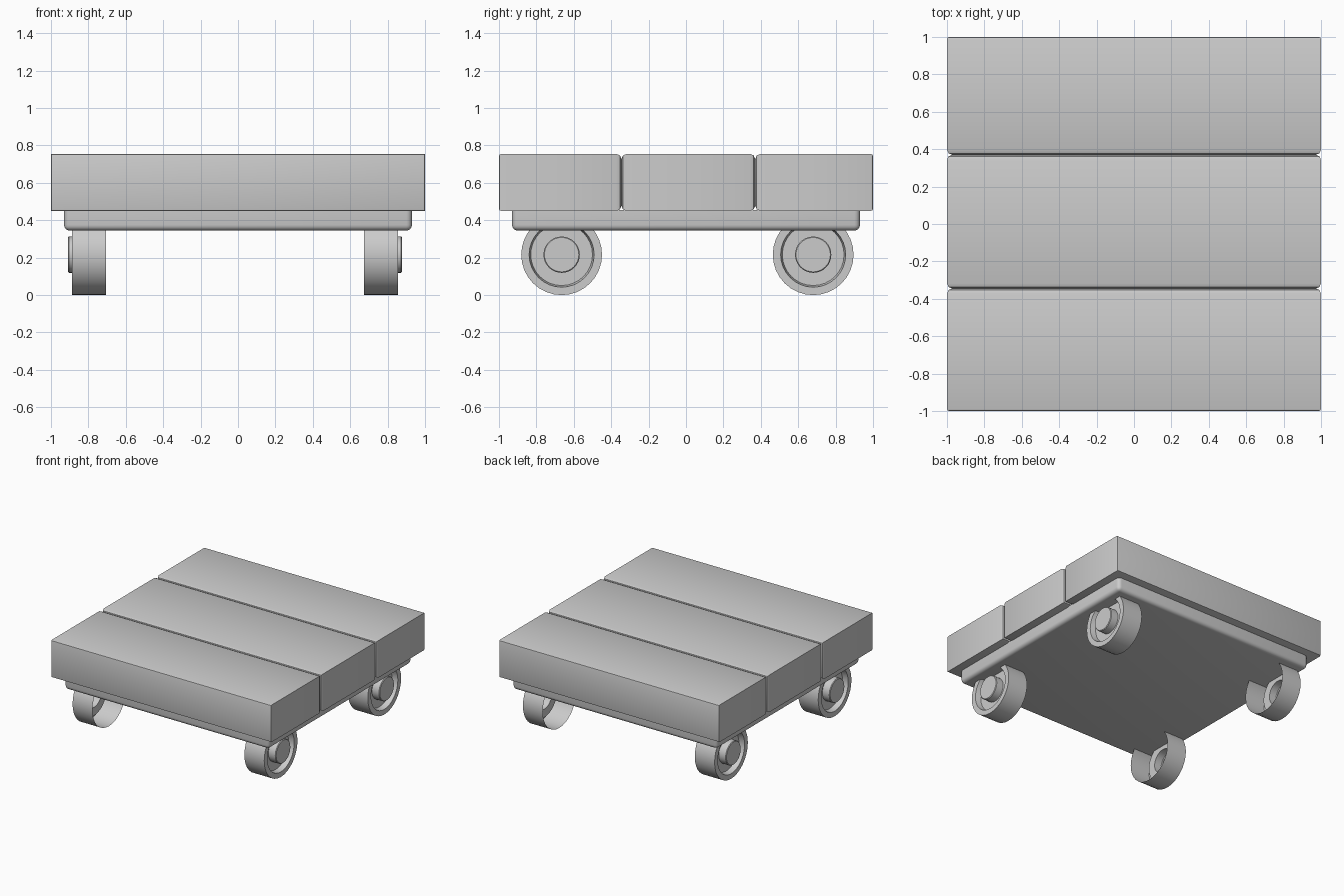
import bpy, bmesh, math

if "Cube" in bpy.data.objects:
    bpy.data.objects.remove(bpy.data.objects["Cube"])


def finish(bm, name):
    bmesh.ops.recalc_face_normals(bm, faces=bm.faces)
    mesh = bpy.data.meshes.new(name)
    bm.to_mesh(mesh)
    bm.free()
    ob = bpy.data.objects.new(name, mesh)
    bpy.context.collection.objects.link(ob)
    bpy.ops.object.select_all(action='DESELECT')
    ob.select_set(True)
    bpy.context.view_layer.objects.active = ob
    bpy.ops.object.shade_smooth_by_angle(angle=math.radians(35))
    return ob


def box(lo, hi):
    bm = bmesh.new()
    bmesh.ops.create_cube(bm, size=1)
    for v in bm.verts:
        v.co = [(a + b) / 2 + c * (b - a) for a, b, c in zip(lo, hi, v.co)]
    return bm


def bevel(bm, test, width, segments):
    edges = [e for e in bm.edges if test(e)]
    bmesh.ops.bevel(bm, geom=edges, offset=width, segments=segments,
                    profile=0.5, affect='EDGES')


def plank(name, y0, y1, grooves):
    """Board with wide chamfers where it meets a neighbour."""
    bm = box((-1, y0, 0.45), (1, y1, 0.755))
    for y in (y0, y1):
        inner = y in grooves
        bevel(bm, lambda e: all(abs(v.co.y - y) < 1e-4 for v in e.verts),
              0.028 if inner else 0.012, 2)
    # long edges running front to back of the board
    bevel(bm, lambda e: abs(e.verts[0].co.x - e.verts[1].co.x) > 1.5
          and e.calc_face_angle(0) > 1.2, 0.012, 2)
    return finish(bm, name)


def wheel(name, x, y, side):
    """Lathed wheel shell, open towards the middle of the cart."""
    r, z = 0.216, 0.216
    profile = [(-0.09, r), (0.09, r), (0.09, 0.174), (0.045, 0.165),
               (0.045, 0.097), (0.107, 0.097), (0.112, 0.092), (0.112, 0)]
    bm = bmesh.new()
    verts = [bm.verts.new((px, pr, 0)) for px, pr in profile]
    edges = [bm.edges.new(p) for p in zip(verts, verts[1:])]
    bmesh.ops.spin(bm, geom=verts + edges, cent=(0, 0, 0), axis=(1, 0, 0),
                   angle=math.tau, steps=32)
    bmesh.ops.remove_doubles(bm, verts=bm.verts, dist=1e-4)
    for v in bm.verts:
        v.co = (x + side * v.co.x, y + v.co.y, z + v.co.z)
    return finish(bm, name)


# Platform boards
joints = (-0.345, 0.37)
plank("front_board", -1, joints[0], joints)
plank("middle_board", joints[0], joints[1], joints)
plank("back_board", joints[1], 1, joints)

# Underframe slab with rounded lower rim and corners
slab = box((-0.93, -0.93, 0.345), (0.93, 0.93, 0.455))
bevel(slab, lambda e: any(v.co.z < 0.4 for v in e.verts), 0.03, 4)
finish(slab, "underframe")

# Four wheels
for side, sx, x in ((-1, "left", -0.797), (1, "right", 0.765)):
    for sy, y in (("front", -0.665), ("back", 0.68)):
        wheel(f"{sy}_{sx}_wheel", x, y, side)
